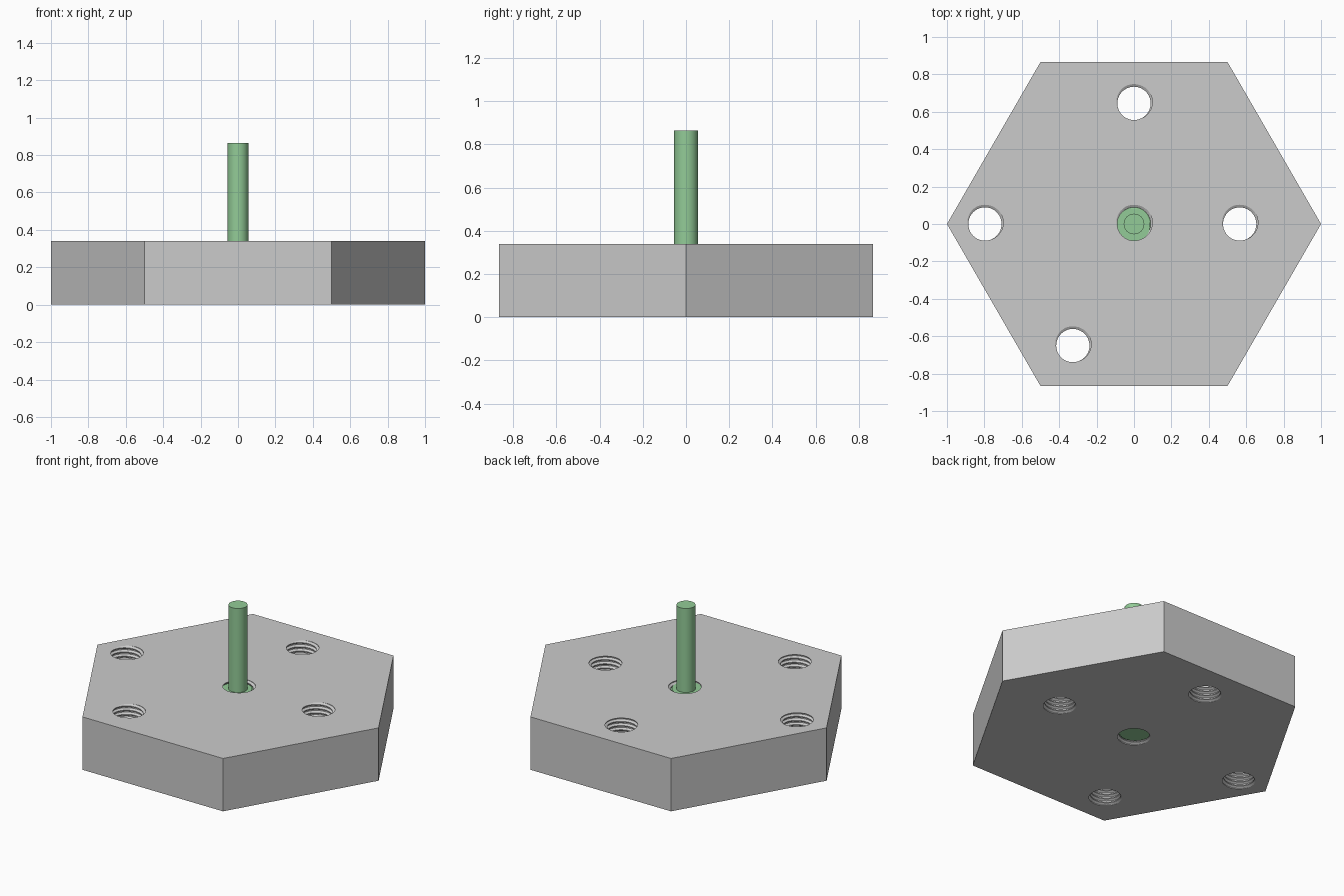
import bpy, bmesh, math
from mathutils import Vector

if "Cube" in bpy.data.objects:
    bpy.data.objects.remove(bpy.data.objects["Cube"])

PLATE_H, PITCH, SEGS = 0.34, 0.027, 40
HOLES = [(0, 0), (0, 0.645), (-0.797, 0), (0.565, 0), (-0.327, -0.65)]


def material(name, rgb):
    m = bpy.data.materials.new(name)
    m.use_nodes = True
    m.diffuse_color = (*rgb, 1)
    m.node_tree.nodes["Principled BSDF"].inputs["Base Color"].default_value = (*rgb, 1)
    return m


def make_object(name, bm, mat):
    bmesh.ops.recalc_face_normals(bm, faces=bm.faces)
    mesh = bpy.data.meshes.new(name)
    bm.to_mesh(mesh)
    bm.free()
    mesh.materials.append(mat)
    ob = bpy.data.objects.new(name, mesh)
    bpy.context.collection.objects.link(ob)
    return ob


def smooth(ob):
    bpy.ops.object.select_all(action='DESELECT')
    ob.select_set(True)
    bpy.context.view_layer.objects.active = ob
    bpy.ops.object.shade_smooth_by_angle(angle=math.radians(30))


def add_thread(bm, centre, minor, major):
    """Closed right-handed helical thread, longer than the plate is thick."""
    profile = [(0.0, minor), (0.2, minor), (0.5, major), (0.7, major)]
    step, turns, z0 = len(profile), 17, -0.06
    rows = []
    for k in range(step * turns + 1):
        f, r = profile[k % step]
        row = []
        for i in range(SEGS):
            a = math.tau * i / SEGS
            z = z0 + PITCH * (k // step + f + i / SEGS)
            row.append(bm.verts.new((centre[0] + r * math.cos(a), centre[1] + r * math.sin(a), z)))
        rows.append(row)
    # Each row runs on into the row one turn higher
    for k in range(len(rows) - step):
        rows[k].append(rows[k + step][0])
    for k in range(len(rows) - step - 1):
        for i in range(SEGS):
            bm.faces.new((rows[k][i], rows[k][i + 1], rows[k + 1][i + 1], rows[k + 1][i]))
    # Fan caps over the stepped ends
    last = len(rows) - step - 1
    for k in (0, last):
        loop = rows[k][:] + [rows[j][0] for j in range(k + step - 1, k, -1)]
        hub = bm.verts.new((*centre, sum(v.co.z for v in loop) / len(loop)))
        for a, b in zip(loop, loop[1:] + loop[:1]):
            bm.faces.new((a, b, hub))
    # Drop the spare end vertices
    bmesh.ops.delete(bm, geom=[v for v in bm.verts if not v.link_faces], context='VERTS')


def cylinder(bm, radius, z0, z1, sides):
    ring = bmesh.ops.create_cone(bm, cap_ends=True, segments=sides, radius1=radius,
                                 radius2=radius, depth=z1 - z0)["verts"]
    bmesh.ops.translate(bm, verts=ring, vec=(0, 0, (z0 + z1) / 2))


grey = material("plate grey", (0.6, 0.6, 0.6))
green = material("screw green", (0.29, 0.6, 0.31))

# Hexagonal plate
bm = bmesh.new()
corners = [bm.verts.new((math.cos(i * math.pi / 3), math.sin(i * math.pi / 3), 0)) for i in range(6)]
base = bm.faces.new(corners)
top = bmesh.ops.extrude_face_region(bm, geom=[base])["geom"]
bmesh.ops.translate(bm, verts=[v for v in top if isinstance(v, bmesh.types.BMVert)], vec=(0, 0, PLATE_H))
plate = make_object("hex_plate", bm, grey)

# Threaded holes cut through the plate
bm = bmesh.new()
for hole in HOLES:
    add_thread(bm, hole, 0.089, 0.103)
cutter = make_object("hole_cutter", bm, grey)
cutter.hide_render = True
mod = plate.modifiers.new("threaded_holes", 'BOOLEAN')
mod.operation, mod.solver, mod.object = 'DIFFERENCE', 'EXACT', cutter
bpy.ops.object.select_all(action='DESELECT')
plate.select_set(True)
bpy.context.view_layer.objects.active = plate
bpy.ops.object.modifier_apply(modifier=mod.name)
bpy.data.objects.remove(cutter)
smooth(plate)

# Threaded screw body in the centre hole, trimmed flat at both ends
bm = bmesh.new()
add_thread(bm, (0, 0), 0.083, 0.097)
for z, normal in ((0.02, (0, 0, -1)), (0.325, (0, 0, 1))):
    bmesh.ops.bisect_plane(bm, geom=bm.verts[:] + bm.edges[:] + bm.faces[:], plane_co=(0, 0, z),
                           plane_no=Vector(normal), clear_outer=True)
    bmesh.ops.holes_fill(bm, edges=[e for e in bm.edges if e.is_boundary], sides=0)
smooth(make_object("screw_body", bm, green))

# Plain pin standing on the screw
bm = bmesh.new()
cylinder(bm, 0.055, 0.3, 0.865, 48)
smooth(make_object("screw_pin", bm, green))
